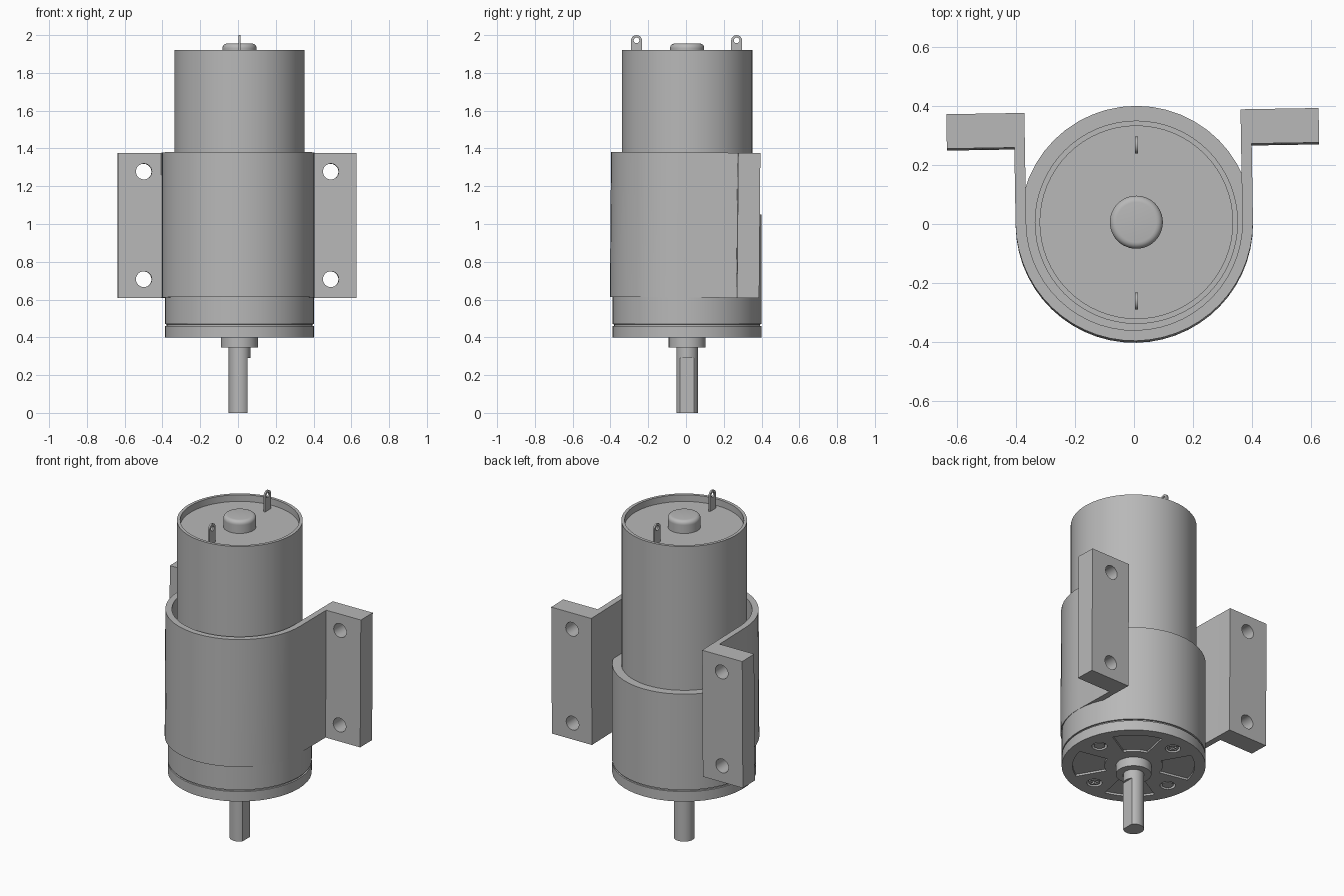
import bpy, bmesh, math
from mathutils import Matrix, Vector

cube = bpy.data.objects.get("Cube")
if cube:
    bpy.data.objects.remove(cube, do_unlink=True)

CX, CY = 0.008, 0.006          # motor axis
AXIS = Matrix.Translation((CX, CY, 0))

grey = bpy.data.materials.new("metal grey")
grey.use_nodes = True
COLOUR = (0.48, 0.48, 0.48, 1)
grey.diffuse_color = COLOUR
grey.node_tree.nodes["Principled BSDF"].inputs["Base Color"].default_value = COLOUR


def finish(name, bm, matrix):
    bmesh.ops.recalc_face_normals(bm, faces=bm.faces)
    bm.transform(matrix)
    mesh = bpy.data.meshes.new(name)
    bm.to_mesh(mesh)
    bm.free()
    mesh.materials.append(grey)
    obj = bpy.data.objects.new(name, mesh)
    bpy.context.collection.objects.link(obj)
    return obj


def lathe(name, profile, matrix=AXIS, steps=48):
    """Spin (radius, z) points around z."""
    bm = bmesh.new()
    verts = [bm.verts.new((r, 0, z)) for r, z in profile]
    edges = [bm.edges.new(pair) for pair in zip(verts, verts[1:])]
    bmesh.ops.spin(bm, geom=verts + edges, cent=(0, 0, 0), axis=(0, 0, 1),
                   angle=math.tau, steps=steps)
    bmesh.ops.remove_doubles(bm, verts=bm.verts, dist=1e-5)
    return finish(name, bm, matrix)


def cylinder(name, r, z0, z1, matrix=AXIS, steps=24):
    return lathe(name, [(0, z0), (r, z0), (r, z1), (0, z1)], matrix, steps)


def prism(name, outline, z0, z1, matrix=AXIS):
    """Extrude a flat outline from z0 to z1."""
    bm = bmesh.new()
    face = bm.faces.new([bm.verts.new((x, y, z0)) for x, y in outline])
    new = bmesh.ops.extrude_face_region(bm, geom=[face])["geom"]
    bmesh.ops.translate(bm, vec=(0, 0, z1 - z0),
                        verts=[v for v in new if isinstance(v, bmesh.types.BMVert)])
    return finish(name, bm, matrix)


def box(name, sx, sy, z0, z1, matrix=AXIS):
    a, b = sx / 2, sy / 2
    return prism(name, [(-a, -b), (a, -b), (a, b), (-a, b)], z0, z1, matrix)


def activate(obj):
    bpy.ops.object.select_all(action="DESELECT")
    obj.select_set(True)
    bpy.context.view_layer.objects.active = obj


def cut(target, cutters):
    for cutter in cutters:
        cutter.hide_render = True
        mod = target.modifiers.new("cut", "BOOLEAN")
        mod.operation, mod.solver, mod.object = "DIFFERENCE", "EXACT", cutter
        activate(target)
        bpy.ops.object.modifier_apply(modifier=mod.name)
        bpy.data.objects.remove(cutter, do_unlink=True)


def arc(r, start, end, n, cx=0, cy=0):
    return [(cx + r * math.cos(math.radians(start + (end - start) * i / n)),
             cy + r * math.sin(math.radians(start + (end - start) * i / n)))
            for i in range(n + 1)]


def around(angle, r=0):
    return AXIS @ Matrix.Rotation(math.radians(angle), 4, "Z") @ Matrix.Translation((r, 0, 0))


parts = []

# Gearbox with a seam groove
R = 0.395
gearbox = lathe("gearbox", [(0, 0.4), (R, 0.4), (R, 0.46), (R - 0.008, 0.461),
                            (R - 0.008, 0.469), (R, 0.47), (R, 1.05), (0, 1.05)])
parts.append(gearbox)

# Recessed sectors and screws in the gearbox end plate
for k in range(4):
    sector = arc(0.335, -24, 24, 8) + arc(0.16, 24, -24, 8)
    place = around(9 + 90 * k, 0.285)
    cut(gearbox, [prism("sector_cutter", sector, 0.38, 0.412, around(54 + 90 * k)),
                  cylinder("screw_hole_cutter", 0.042, 0.38, 0.425, place)])
    head = cylinder("screw_head_%d" % k, 0.031, 0.403, 0.43, place)
    if k % 2:
        cut(head, [box("slot_cutter", 0.05, 0.012, 0.39, 0.418, place),
                   box("slot_cutter", 0.012, 0.05, 0.39, 0.418, place)])
    parts.append(head)

# Motor can with a raised rim around the end plate
parts.append(lathe("motor_can", [(0, 1.04), (0.345, 1.04), (0.345, 1.92), (0.327, 1.92),
                                 (0.327, 1.88), (0, 1.88)], steps=64))

# Rear bearing cap with rounded edge
parts.append(lathe("bearing_cap", [(0, 1.875), (0.09, 1.875), (0.09, 1.93)]
                   + [(r, z) for r, z in arc(0.022, 0, 90, 5, 0.068, 1.933)] + [(0, 1.955)]))

# Terminal tabs: rounded top with an eyelet
UPRIGHT = Matrix(((0, 0, 1, 0), (1, 0, 0, 0), (0, 1, 0, 0), (0, 0, 0, 1)))
for side, y in (("front", -0.268), ("back", 0.262)):
    place = AXIS @ Matrix.Translation((0, y, 0)) @ UPRIGHT
    tab = prism(side + "_terminal", [(-0.029, 1.87), (0.029, 1.87)]
                + arc(0.029, 0, 180, 10, 0, 1.971), -0.005, 0.005, place)
    cut(tab, [cylinder("eyelet_cutter", 0.015, -0.05, 0.05,
                       place @ Matrix.Translation((0, 1.972, 0)), 16)])
    parts.append(tab)

# Front boss and D-shaped shaft
parts.append(cylinder("shaft_boss", 0.098, 0.345, 0.405, steps=32))
shaft = cylinder("shaft", 0.057, 0, 0.36, steps=32)
cut(shaft, [box("flat_cutter", 0.1, 0.2, -0.1, 0.29, AXIS @ Matrix.Translation((0.093, 0, 0)))])
parts.append(shaft)

# Mounting bracket: U strap with thick flanges, seated slightly askew
OUT, IN, TIP, BACK, FRONT = 0.403, 0.367, 0.632, 0.377, 0.26
outline = ([(-TIP, BACK), (-TIP, FRONT), (-OUT, FRONT)] + arc(OUT, 180, 360, 28)
           + [(OUT, FRONT), (TIP, FRONT), (TIP, BACK), (IN, BACK)]
           + arc(IN, 360, 180, 28) + [(-IN, BACK)])
place = (Matrix.Translation((0.001, 0.003, 0.995)) @ Matrix.Rotation(0.0167, 4, "Z")
         @ Matrix.Rotation(-0.0085, 4, "X"))
bracket = prism("mounting_bracket", outline, -0.384, 0.384, place)
for x in (-0.495, 0.495):
    for z in (-0.285, 0.285):
        drill = place @ Matrix.Translation((x, 0.32, z)) @ Matrix.Rotation(math.pi / 2, 4, "X")
        cut(bracket, [cylinder("bolt_hole_cutter", 0.042, -0.15, 0.15, drill)])
parts.append(bracket)

for part in parts:
    activate(part)
    bpy.ops.object.shade_smooth_by_angle(angle=math.radians(30))
